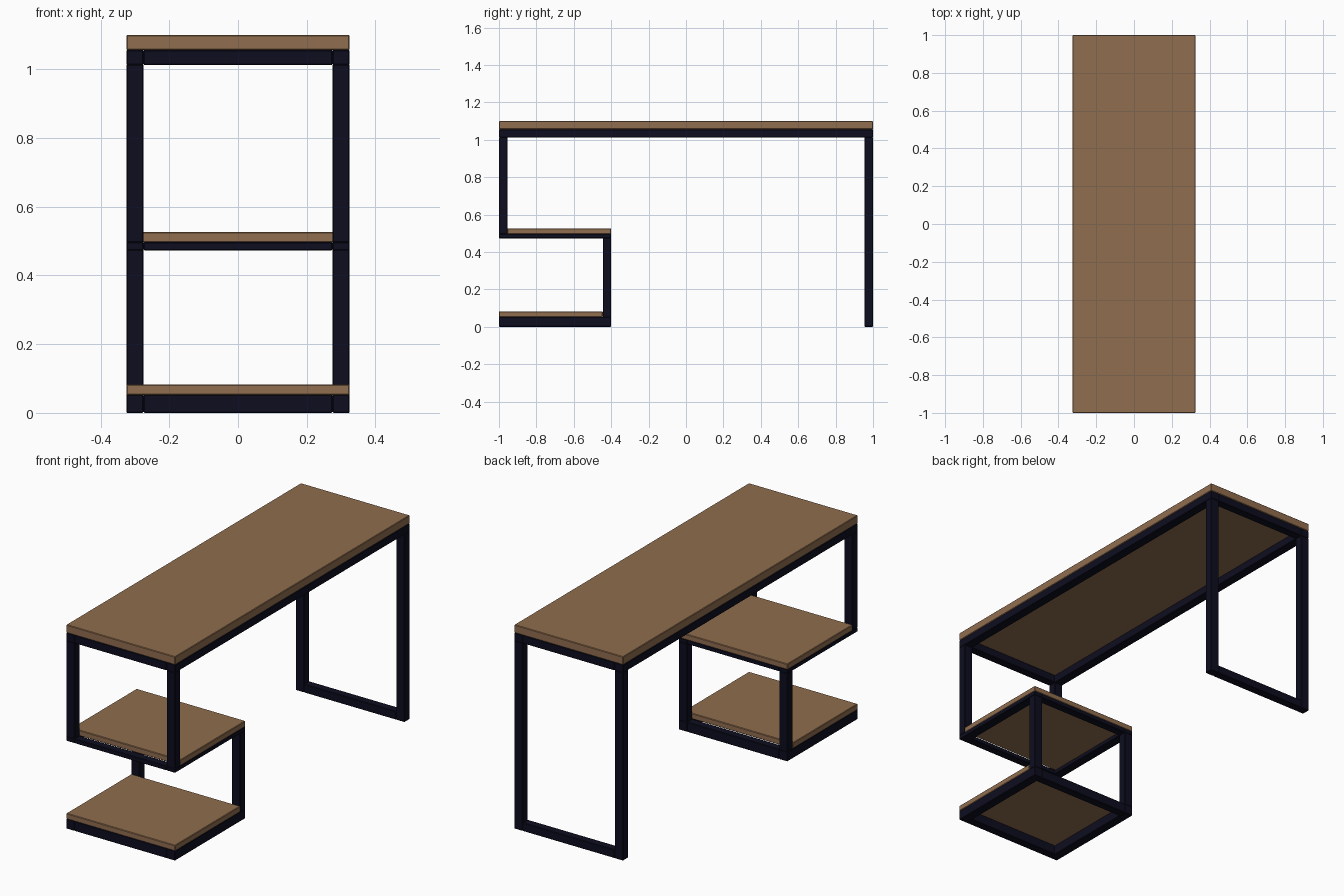
import bpy
import bmesh
from mathutils import Matrix, Vector

cube = bpy.data.objects.get("Cube")
if cube:
    bpy.data.objects.remove(cube, do_unlink=True)


def material(name, rgb):
    mat = bpy.data.materials.new(name)
    mat.use_nodes = True
    color = (*rgb, 1)
    mat.diffuse_color = color
    mat.node_tree.nodes["Principled BSDF"].inputs["Base Color"].default_value = color
    return mat


wood = material("brown wood", (0.28, 0.153, 0.077))
steel = material("dark navy steel", (0.004, 0.004, 0.014))


def box(name, x, y, z, mat, bevel=0.003):
    """Box spanning the (low, high) pairs on each axis."""
    spans = (x, y, z)
    size = Vector([b - a for a, b in spans])
    mid = Vector([(a + b) / 2 for a, b in spans])
    mesh = bpy.data.meshes.new(name)
    bm = bmesh.new()
    bmesh.ops.create_cube(bm, size=1, matrix=Matrix.Diagonal((*size, 1)))
    bm.to_mesh(mesh)
    bm.free()
    mesh.materials.append(mat)
    obj = bpy.data.objects.new(name, mesh)
    obj.location = mid
    bpy.context.collection.objects.link(obj)
    mod = obj.modifiers.new("soft edges", "BEVEL")
    mod.width = bevel
    return obj


W = 0.325       # half width
IN = 0.275      # inner face of the side tubes
T = 0.045       # tube depth
FRONT, BACK, SHELF_BACK = -1.0, 1.0, -0.4


def pair(name, y, z):
    """Matching tubes on both sides."""
    box("left_" + name, (IN, W), y, z, steel)
    box("right_" + name, (-W, -IN), y, z, steel)


def frame(name, y0, y1, z):
    """Rectangular tube frame lying flat."""
    pair(name + "_side_rail", (y0, y1), z)
    box(name + "_front_rail", (-IN, IN), (y0, y0 + T), z, steel)
    box(name + "_back_rail", (-IN, IN), (y1 - T, y1), z, steel)


# Frames under the desktop and the two shelves
frame("desktop", FRONT, BACK, (1.012, 1.056))
frame("middle_shelf", FRONT, SHELF_BACK, (0.473, 0.497))
frame("lower_shelf", FRONT, SHELF_BACK, (0, 0.053))

# Upright tubes
pair("front_post", (FRONT, FRONT + T), (0.495, 1.014))
pair("shelf_post", (SHELF_BACK - T, SHELF_BACK), (0.05, 0.475))
pair("back_leg", (BACK - T, BACK), (0, 1.014))
box("back_foot_rail", (-IN, IN), (BACK - T, BACK), (0, T), steel)

# Wooden boards
box("desktop_board", (-W, W), (FRONT, BACK), (1.056, 1.1), wood)
box("middle_shelf_board", (-W, W), (FRONT + T, SHELF_BACK), (0.495, 0.526), wood)
box("lower_shelf_board", (-W, W), (FRONT, SHELF_BACK - T), (0.052, 0.083), wood)
